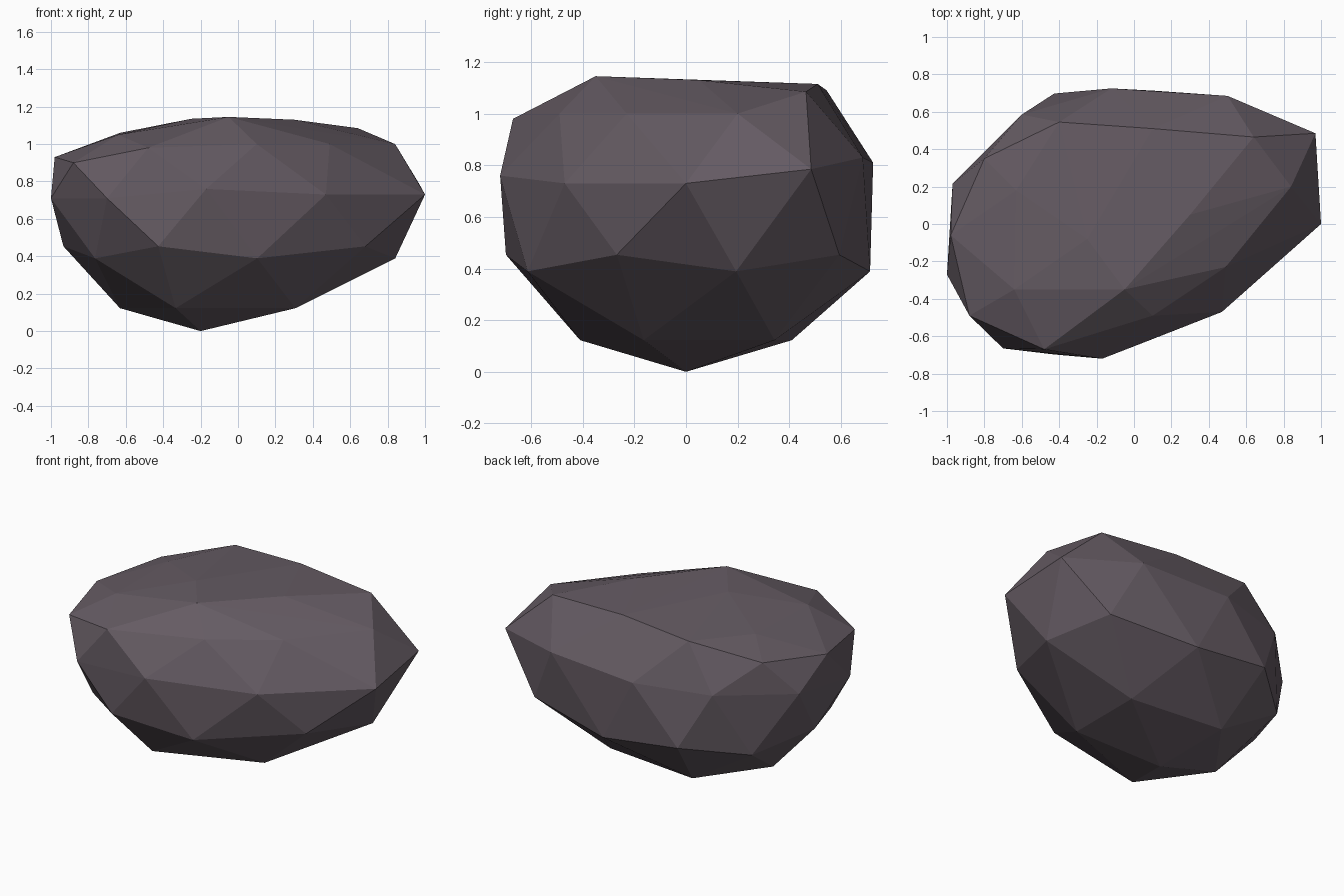
import bpy
import bmesh
from mathutils import Vector

# Remove the default cube
default_cube = bpy.data.objects.get("Cube")
if default_cube:
    bpy.data.objects.remove(default_cube, do_unlink=True)

RADIUS = 0.82
CENTRE = Vector((-0.2, 0, RADIUS))

# Corners around the widest part of the boulder
WAIST = [
    (1, 0, 0.73), (0.97, 0.485, 0.785), (0.5, 0.685, 0.83), (-0.12, 0.725, 0.81),
    (-0.6, 0.585, 0.8), (-0.97, 0.215, 0.77), (-1, -0.27, 0.71),
    (-0.7, -0.665, 0.71), (-0.17, -0.72, 0.76), (0.47, -0.47, 0.73),
]
# Corners along the rim of the worn top
RIM = [
    (0.84, 0.2, 1), (0.64, 0.465, 1.085), (0.1, 0.51, 1.115), (-0.4, 0.545, 1.09),
    (-0.8, 0.35, 0.98), (-0.98, -0.06, 0.93), (-0.88, -0.49, 0.9),
    (-0.48, -0.67, 0.98), (0.1, -0.49, 1), (0.49, -0.23, 1),
]
# Corners of the almost flat crown
CROWN = [
    (-0.64, -0.35, 1.05), (-0.05, -0.35, 1.145), (0.3, 0.05, 1.13),
    (-0.25, -0.08, 1.135), (-0.63, 0.18, 1.06),
]


def make_material(name, colour):
    material = bpy.data.materials.new(name)
    material.use_nodes = True
    material.diffuse_color = colour
    shader = material.node_tree.nodes["Principled BSDF"]
    shader.inputs["Base Color"].default_value = colour
    shader.inputs["Roughness"].default_value = 0.9
    return material


def underside_corners():
    """Lower part of a low-poly ball, stretched diagonally towards one end."""
    ball = bmesh.new()
    bmesh.ops.create_icosphere(ball, subdivisions=2, radius=RADIUS)
    corners = []
    for vert in ball.verts:
        point = vert.co + CENTRE
        if point.z < RADIUS * 0.6:
            pull = max(0, point.x + 0.15)
            corners.append(point + Vector((0.53, 0.3, 0)) * pull)
    ball.free()
    return corners


def hull_object(name, corners, material):
    """Wrap a faceted skin around the given corners."""
    bm = bmesh.new()
    for corner in corners:
        bm.verts.new(corner)
    bmesh.ops.convex_hull(bm, input=bm.verts[:])
    loose = [vert for vert in bm.verts if not vert.link_faces]
    bmesh.ops.delete(bm, geom=loose, context="VERTS")
    bmesh.ops.recalc_face_normals(bm, faces=bm.faces[:])
    mesh = bpy.data.meshes.new(name)
    bm.to_mesh(mesh)
    bm.free()
    mesh.materials.append(material)
    obj = bpy.data.objects.new(name, mesh)
    bpy.context.collection.objects.link(obj)
    return obj


# Boulder with flat facets
stone = make_material("dark_purple_grey_stone", (0.13, 0.105, 0.125, 1))
hull_object("boulder", underside_corners() + WAIST + RIM + CROWN, stone)
